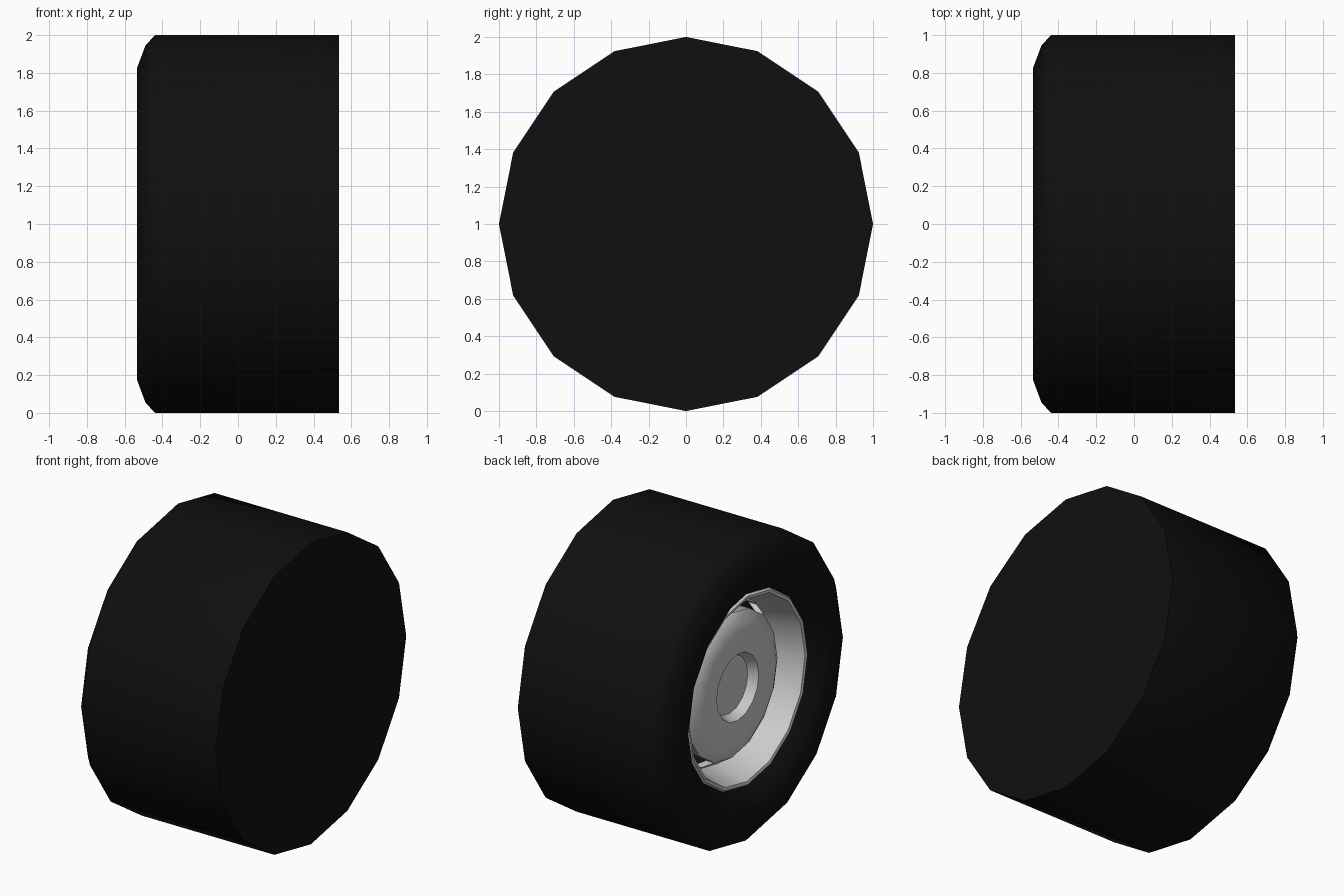
import bpy, bmesh, math

if "Cube" in bpy.data.objects:
    bpy.data.objects.remove(bpy.data.objects["Cube"])

N = 16  # sides around the axle

black = bpy.data.materials.new("tyre_black")
black.diffuse_color = (0.005, 0.005, 0.005, 1)
black.use_nodes = True
black.node_tree.nodes["Principled BSDF"].inputs["Base Color"].default_value = black.diffuse_color


def lathe(name, profile, mat=None, angle=40, holes=(), band=0):
    """Spin (x, radius) points around the axle, which runs along x at z = 1."""
    bm = bmesh.new()
    rings = []
    for x, r in profile:
        if r == 0:
            rings.append([bm.verts.new((x, 0, 1))] * N)
        else:
            rings.append([bm.verts.new((x, r * math.cos(i * math.tau / N),
                                        1 + r * math.sin(i * math.tau / N))) for i in range(N)])
    cut = []
    for k, (a, b) in enumerate(zip(rings, rings[1:])):
        for i in range(N):
            j = (i + 1) % N
            f = bm.faces.new(list(dict.fromkeys((a[i], a[j], b[j], b[i]))))
            if holes and k == band and i in holes:
                cut.append(f)
    bmesh.ops.recalc_face_normals(bm, faces=bm.faces[:])
    # Window openings: push the faces inward for walls, then leave them open
    if cut:
        ext = bmesh.ops.extrude_face_region(bm, geom=cut)["geom"]
        verts = [g for g in ext if isinstance(g, bmesh.types.BMVert)]
        bmesh.ops.translate(bm, verts=verts, vec=(0.06, 0, 0))
        floor = [g for g in ext if isinstance(g, bmesh.types.BMFace)]
        old = [f for f in cut if f.is_valid]
        bmesh.ops.delete(bm, geom=list(set(floor + old)), context='FACES')
    me = bpy.data.meshes.new(name)
    bm.to_mesh(me)
    bm.free()
    if mat:
        me.materials.append(mat)
    ob = bpy.data.objects.new(name, me)
    bpy.context.collection.objects.link(ob)
    bpy.ops.object.select_all(action='DESELECT')
    ob.select_set(True)
    bpy.context.view_layer.objects.active = ob
    bpy.ops.object.shade_smooth_by_angle(angle=math.radians(angle))
    return ob


# Tyre: closed inner side, tread, rounded outer shoulder and dished sidewall
lathe("tyre", [(0.535, 0), (0.535, 1), (-0.44, 1), (-0.49, 0.945),
               (-0.535, 0.825), (-0.52, 0.72), (-0.44, 0.635)], black, 50)

# Rim: narrow lip and a barrel tapering inward
lathe("rim", [(-0.44, 0.635), (-0.455, 0.625), (-0.45, 0.605), (-0.43, 0.60),
              (-0.34, 0.575), (-0.25, 0.55), (-0.20, 0.53)])

# Domed wheel disc with recessed hub and five two-segment windows
windows = [(c + d) % N for c in (1, 5, 8, 11, 14) for d in (-1, 0)]
lathe("wheel_disc", [(-0.32, 0), (-0.32, 0.19), (-0.38, 0.22), (-0.385, 0.35),
                     (-0.37, 0.42), (-0.335, 0.48), (-0.255, 0.53), (-0.235, 0.545)],
      holes=windows, band=5)
